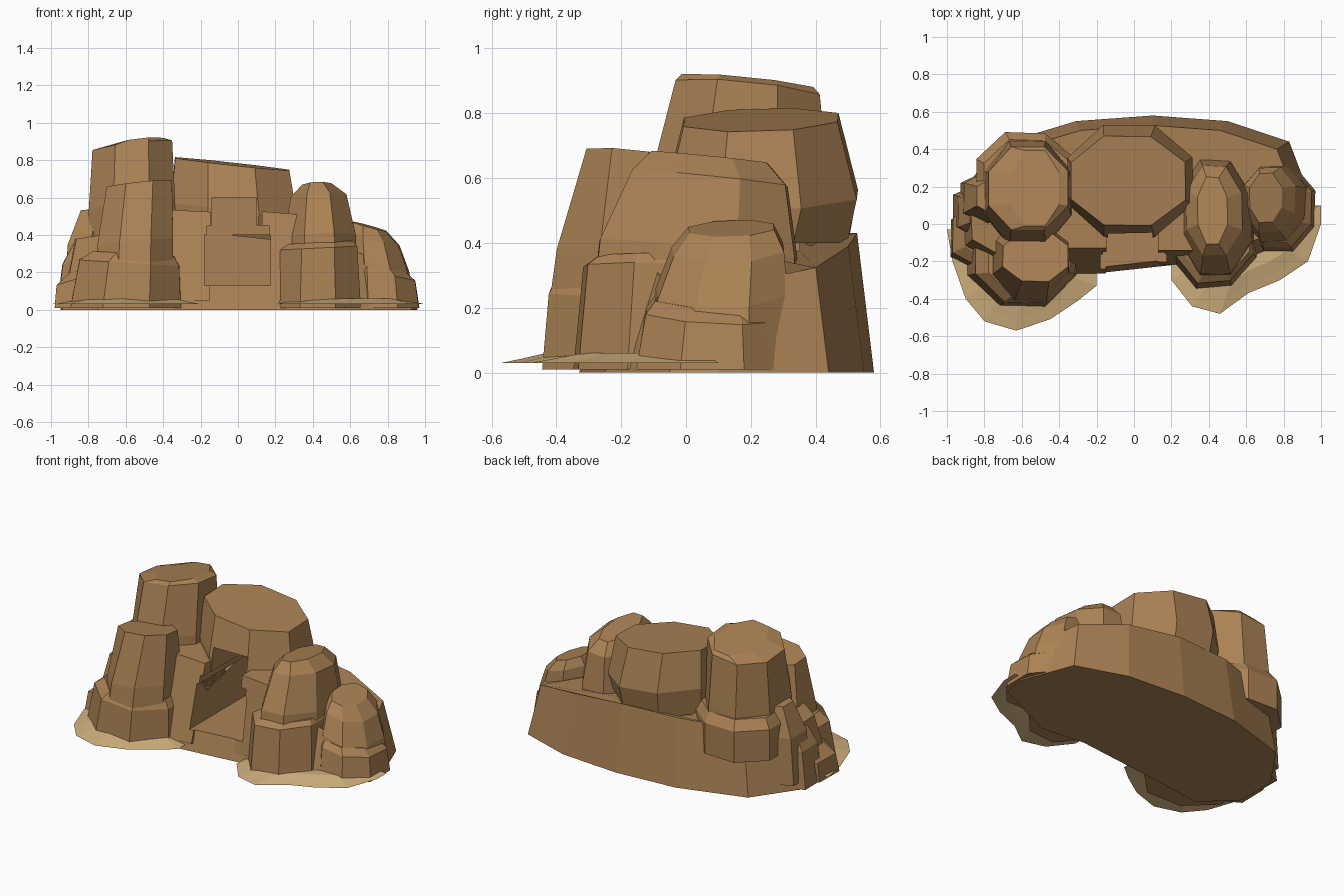
import bpy, bmesh, math, random
random.seed(4)


def material(name, rgb):
    m = bpy.data.materials.new(name)
    m.diffuse_color = (*rgb, 1)
    return m


ROCK = material("brown rock", (0.41, 0.225, 0.09))
SAND = material("pale sand", (0.64, 0.44, 0.21))


def loft(name, rings, mat=ROCK, closed=True):
    """Skin a stack of equal-length point rings, capping both ends if closed."""
    bm = bmesh.new()
    loops = [[bm.verts.new(p) for p in r] for r in rings]
    n = len(loops[0])
    for a, b in zip(loops, loops[1:]):
        for i in range(n):
            j = (i + 1) % n
            bm.faces.new((a[i], a[j], b[j], b[i]))
    if closed:
        bm.faces.new(loops[0][::-1])
        bm.faces.new(loops[-1])
        bmesh.ops.recalc_face_normals(bm, faces=bm.faces)
    me = bpy.data.meshes.new(name)
    bm.to_mesh(me)
    bm.free()
    me.materials.append(mat)
    ob = bpy.data.objects.new(name, me)
    bpy.context.collection.objects.link(ob)
    return ob


def boulder(name, rings, n=8, tilt=(0, 0), rough=0.05):
    """rings: (z, x0, x1, y0, y1) extents; tilt slopes the upper rings."""
    wobble = [1 + random.uniform(-rough, rough) for _ in range(n)]
    grow = 1 / math.cos(math.pi / n)
    pts = []
    for k, (z, x0, x1, y0, y1) in enumerate(rings):
        cx, cy, rx, ry = (x0 + x1) / 2, (y0 + y1) / 2, (x1 - x0) / 2, (y1 - y0) / 2
        ring = []
        for i in range(n):
            a = 2 * math.pi * (i + 0.5) / n
            dx = rx * min(1, max(-1, math.cos(a) * grow)) * wobble[i]
            dy = ry * min(1, max(-1, math.sin(a) * grow)) * wobble[i]
            dz = (tilt[0] * dx + tilt[1] * dy) if k else 0
            ring.append((cx + dx, cy + dy, z + dz))
        pts.append(ring)
    return loft(name, pts)


# Broad base mound: leaning front wall, top dropping towards the right end
outline = [(-0.35, -0.28), (0.2, -0.22), (0.5, -0.25), (0.93, -0.05), (0.96, 0.1),
           (0.83, 0.44), (0.5, 0.55), (0.1, 0.58), (-0.31, 0.55), (-0.74, 0.42),
           (-0.95, 0.12), (-0.94, -0.15), (-0.75, -0.33)]
top = []
for x, y in outline:
    z = 0.43 - 0.2 * max(0, x - 0.3) - 0.15 * max(0, -x - 0.6)
    if x > 0.9:
        z = 0.21 + 0.5 * max(0, y)
    top.append((x * 0.92, y * (0.91 if y > 0 else 0.55), z))
base = loft("base_mound", [[(x, y, 0) for x, y in outline], top])

# Ledges flanking the doorway, leaning back with the wall
left_ledge = boulder("left_door_ledge", [(0.05, -0.46, -0.15, -0.265, 0.15),
                     (0.53, -0.42, -0.145, -0.13, 0.12)], n=4, tilt=(-0.05, 0), rough=0.01)
right_ledge = boulder("right_door_ledge", [(0.05, 0.13, 0.42, -0.215, 0.15),
                      (0.515, 0.13, 0.40, -0.14, 0.12)], n=4, tilt=(-0.08, 0), rough=0.01)

# Central flat-topped block
center = boulder("center_block", [(0.40, -0.34, 0.29, -0.08, 0.50), (0.54, -0.36, 0.31, -0.07, 0.53),
                 (0.78, -0.34, 0.27, -0.01, 0.47)], tilt=(-0.11, 0.03), rough=0.02)

# Tall tower at the back left, standing on a wider plinth
boulder("tall_tower", [(0.30, -0.80, -0.33, -0.13, 0.45), (0.55, -0.80, -0.34, -0.11, 0.44),
        (0.87, -0.78, -0.355, -0.03, 0.41), (0.895, -0.66, -0.40, -0.01, 0.39)],
        tilt=(0.12, -0.10), rough=0.02)
boulder("tower_plinth", [(0.24, -0.84, -0.32, 0.0, 0.49), (0.44, -0.84, -0.32, 0.0, 0.49),
        (0.50, -0.80, -0.34, 0.02, 0.45)], rough=0.03)

# Front left stack: upper pillar on a wider foot
boulder("front_left_pillar", [(0.20, -0.76, -0.35, -0.42, 0.05), (0.35, -0.75, -0.35, -0.395, 0.05),
        (0.67, -0.70, -0.355, -0.305, -0.04)], tilt=(0.10, -0.10), rough=0.02)
boulder("front_left_foot", [(0.01, -0.90, -0.30, -0.44, 0.12), (0.25, -0.85, -0.31, -0.42, 0.10),
        (0.30, -0.78, -0.34, -0.39, 0.05)], tilt=(-0.06, 0), rough=0.02)

# Small rocks down the left side
boulder("left_side_low_rock", [(0.01, -0.98, -0.72, -0.25, 0.10), (0.17, -0.97, -0.72, -0.22, 0.10),
        (0.22, -0.90, -0.74, -0.17, 0.06)], n=6, tilt=(0.3, 0))
boulder("left_side_mid_rock", [(0.01, -0.97, -0.70, -0.08, 0.22), (0.28, -0.94, -0.70, -0.08, 0.21),
        (0.38, -0.88, -0.70, -0.04, 0.17)], n=6, tilt=(0.3, 0))
boulder("left_side_high_rock", [(0.05, -0.93, -0.66, 0.0, 0.28), (0.36, -0.91, -0.66, 0.0, 0.28),
        (0.54, -0.84, -0.68, 0.06, 0.24)], n=6, tilt=(0.1, 0))

# Right stack: peaked rock on a front foot
boulder("right_peak", [(0.15, 0.23, 0.64, -0.30, 0.34), (0.38, 0.24, 0.63, -0.27, 0.34),
        (0.60, 0.28, 0.58, -0.17, 0.31), (0.665, 0.34, 0.50, -0.11, 0.25)],
        tilt=(0.05, -0.10), rough=0.03)
boulder("right_foot", [(0.01, 0.20, 0.66, -0.34, 0.20), (0.33, 0.22, 0.64, -0.31, 0.20),
        (0.36, 0.26, 0.62, -0.27, 0.15)], tilt=(0.05, 0), rough=0.03)

# Far right boulders
boulder("far_right_boulder", [(0.05, 0.58, 0.94, -0.12, 0.32), (0.25, 0.58, 0.91, -0.09, 0.31),
        (0.38, 0.59, 0.86, -0.04, 0.30), (0.445, 0.62, 0.79, 0.01, 0.27)], tilt=(-0.28, 0.04), rough=0.03)
boulder("far_right_foot", [(0.01, 0.58, 0.97, -0.16, 0.32), (0.18, 0.58, 0.95, -0.13, 0.30),
        (0.22, 0.60, 0.90, -0.10, 0.27)], tilt=(-0.15, -0.05), rough=0.03)

# Stepped doorway cut through the front
step = [(-0.18, 0.13), (0.175, 0.13), (0.175, 0.40), (0.165, 0.40), (0.165, 0.45), (0.10, 0.45),
        (0.10, 0.60), (-0.14, 0.60), (-0.14, 0.45), (-0.165, 0.45), (-0.165, 0.40), (-0.18, 0.40)]
cutter = loft("doorway_cutter", [[(x, y, z) for x, z in step] for y in (-0.6, 0.35)])
cutter.hide_render = True
cutter.hide_set(True)
for ob in (base, left_ledge, right_ledge, center):
    mod = ob.modifiers.new("doorway", "BOOLEAN")
    mod.operation = "DIFFERENCE"
    mod.solver = "EXACT"
    mod.object = cutter


# Thin sand skirts around the two front stacks
def sand(name, edge, centre):
    def ring(s, z):
        return [(centre[0] + (x - centre[0]) * s, centre[1] + (y - centre[1]) * s, z) for x, y in edge]
    loft(name, [ring(1, 0.03), ring(0.85, 0.042), ring(0.65, 0.06), ring(0.45, 0.06)], SAND, closed=False)


sand("left_sand", [(-1, -0.03), (-0.97, -0.2), (-0.9, -0.4), (-0.8, -0.52), (-0.63, -0.57),
     (-0.45, -0.51), (-0.3, -0.41), (-0.2, -0.33), (-0.2, -0.26), (-0.5, 0.0)], (-0.6, -0.18))
sand("right_sand", [(0.2, -0.22), (0.2, -0.30), (0.31, -0.44), (0.46, -0.48), (0.61, -0.37),
     (0.78, -0.3), (0.93, -0.2), (1, 0), (1, 0.1), (0.7, 0.1)], (0.62, -0.02))
